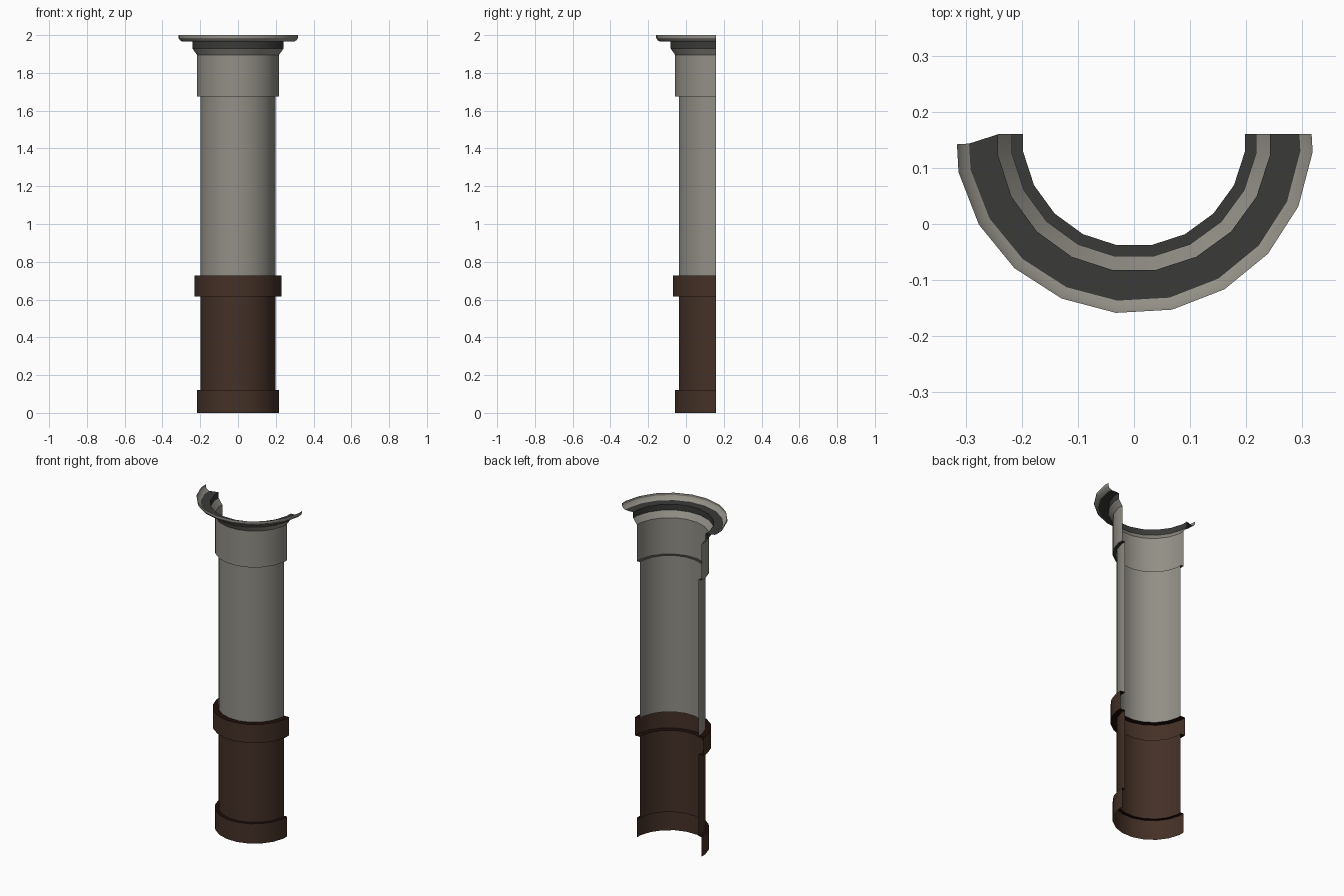
import bpy, bmesh, math

if "Cube" in bpy.data.objects:
    bpy.data.objects.remove(bpy.data.objects["Cube"])

CY = 0.16      # column axis lies on the open back plane
STEP = 18      # 20-sided column, only the front half exists


def material(name, rgb):
    m = bpy.data.materials.new(name)
    m.diffuse_color = (*rgb, 1)
    m.use_nodes = True
    m.node_tree.nodes["Principled BSDF"].inputs["Base Color"].default_value = m.diffuse_color
    return m


STONE = material("grey stone", (0.29, 0.275, 0.24))
DARK = material("dark grey trim", (0.042, 0.042, 0.040))
BROWN = material("brown paint", (0.058, 0.030, 0.020))
SHADE = material("deep red brown", (0.014, 0.0045, 0.0035))


def ring(r, z, twist=0):
    """Half ring from left to right; flat half-faces at both ends."""
    apothem = r * math.cos(math.radians(STEP / 2))
    pts = []
    for a in [-90] + [-81 + STEP * i for i in range(10)] + [90]:
        rad = apothem if abs(a) == 90 else r
        t = math.radians(a + twist)
        x, y = rad * math.sin(t), CY - rad * math.cos(t)
        if y > CY:             # trim whatever turns past the back plane
            x, y = apothem / math.cos(math.radians(twist)), CY
        pts.append((x, y, z))
    return pts


def half_shell(name, profile, mats):
    """Sweep (radius, z[, twist]) points; one material per profile segment."""
    bm = bmesh.new()
    rows = [[bm.verts.new(p) for p in ring(*pt)] for pt in profile]
    used = list(dict.fromkeys(mats))
    for lo, hi, mat in zip(rows, rows[1:], mats):
        for i in range(len(lo) - 1):
            f = bm.faces.new((lo[i], lo[i + 1], hi[i + 1], hi[i]))
            f.material_index = used.index(mat)
    me = bpy.data.meshes.new(name)
    bm.to_mesh(me)
    bm.free()
    for m in used:
        me.materials.append(m)
    ob = bpy.data.objects.new(name, me)
    bpy.context.collection.objects.link(ob)
    bpy.ops.object.select_all(action='DESELECT')
    ob.select_set(True)
    bpy.context.view_layer.objects.active = ob
    bpy.ops.object.shade_smooth_by_angle(angle=math.radians(30))


# Brown lower part: foot, plain shaft and raised collar
half_shell("foot", [(0.22, 0), (0.22, 0.12), (0.2, 0.12)], [BROWN, SHADE])
half_shell("lower_shaft", [(0.2, 0.12), (0.2, 0.615)], [BROWN])
half_shell("collar", [(0.2, 0.615), (0.232, 0.615), (0.232, 0.727), (0.2, 0.727)],
           [SHADE, BROWN, SHADE])

# Grey upper part: shaft and wider neck
half_shell("upper_shaft", [(0.2, 0.727), (0.2, 1.675)], [STONE])
half_shell("neck", [(0.2, 1.675), (0.22, 1.675), (0.22, 1.895)], [DARK, STONE])

# Capital: flared grey moulding, dark band, dark soffit, and slightly turned lip
T = 3.25
half_shell("capital", [(0.22, 1.895), (0.245, 1.93), (0.245, 1.965), (0.298, 1.965, T)],
           [STONE, DARK, DARK])
half_shell("lip", [(0.298, 1.965, T), (0.312, 1.973, T), (0.32, 1.986, T), (0.32, 2.0, T)],
           [STONE, STONE, STONE])
